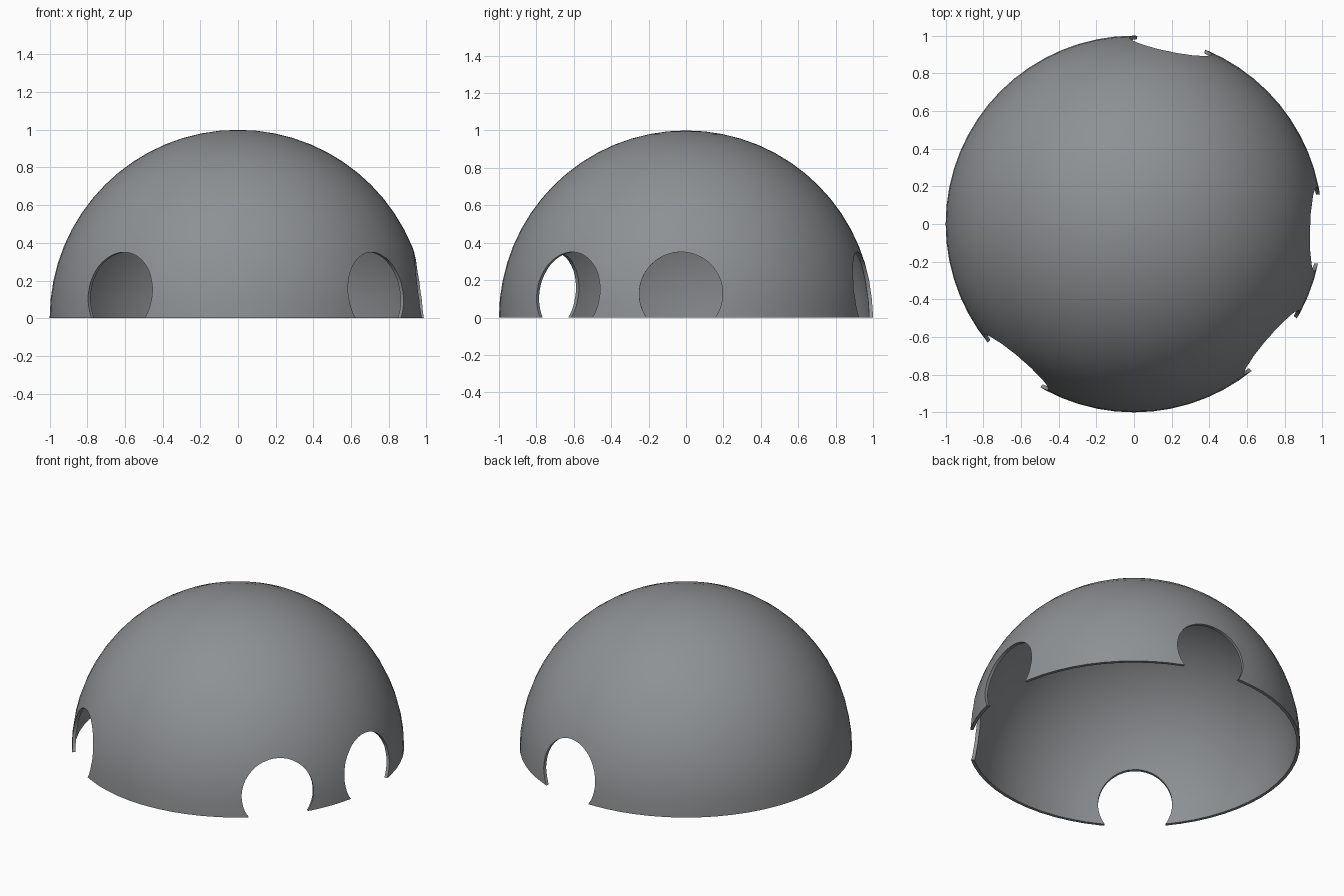
import bpy, bmesh, math
from mathutils import Matrix, Vector

if "Cube" in bpy.data.objects:
    bpy.data.objects.remove(bpy.data.objects["Cube"])

WALL = 0.02
RINGS = 16          # bands from rim to crown
SEGMENTS = 64
HOLE_RADIUS, HOLE_HEIGHT = 0.223, 0.127
HOLE_ANGLES = (78.4, -1.6, -40.7, -130.4)

grey = bpy.data.materials.new("slate grey")
grey.diffuse_color = (0.27, 0.285, 0.295, 1)
grey.use_nodes = True
grey.node_tree.nodes["Principled BSDF"].inputs["Base Color"].default_value = grey.diffuse_color


def new_object(name, bm):
    mesh = bpy.data.meshes.new(name)
    bm.to_mesh(mesh)
    bm.free()
    obj = bpy.data.objects.new(name, mesh)
    bpy.context.collection.objects.link(obj)
    mesh.materials.append(grey)
    return obj


# Dome shell: outer and inner quarter arcs turned around the z axis
bm = bmesh.new()
angles = [math.pi / 2 * i / RINGS for i in range(RINGS + 1)]
profile = [(1.0, a) for a in reversed(angles)] + [(1.0 - WALL, a) for a in angles]
verts = [bm.verts.new((r * math.cos(a), 0, r * math.sin(a))) for r, a in profile]
edges = [bm.edges.new((verts[i], verts[i + 1]))
         for i in range(len(verts) - 1)]
bmesh.ops.spin(bm, geom=verts + edges, cent=(0, 0, 0), axis=(0, 0, 1),
               angle=2 * math.pi, steps=SEGMENTS, use_duplicate=False)
bmesh.ops.remove_doubles(bm, verts=bm.verts, dist=0.0005)
bmesh.ops.recalc_face_normals(bm, faces=bm.faces)
dome = new_object("dome_shell", bm)

# Round doorways: one horizontal cylinder cutter for each
bm = bmesh.new()
for deg in HOLE_ANGLES:
    direction = Vector((math.cos(math.radians(deg)), math.sin(math.radians(deg)), 0))
    turn = direction.to_track_quat('Z', 'Y').to_matrix().to_4x4()
    place = Matrix.Translation(direction * 1.0 + Vector((0, 0, HOLE_HEIGHT)))
    bmesh.ops.create_cone(bm, cap_ends=True, segments=64, radius1=HOLE_RADIUS,
                          radius2=HOLE_RADIUS, depth=0.5, matrix=place @ turn)
cutter = new_object("doorway_cutters", bm)
cutter.hide_render = True

cut = dome.modifiers.new("doorways", 'BOOLEAN')
cut.operation = 'DIFFERENCE'
cut.solver = 'EXACT'
cut.use_self = True     # neighbouring cutters may touch
cut.object = cutter

bpy.context.view_layer.objects.active = dome
dome.select_set(True)
bpy.ops.object.modifier_apply(modifier=cut.name)
bpy.data.objects.remove(cutter)
bpy.ops.object.shade_smooth_by_angle(angle=math.radians(30))
